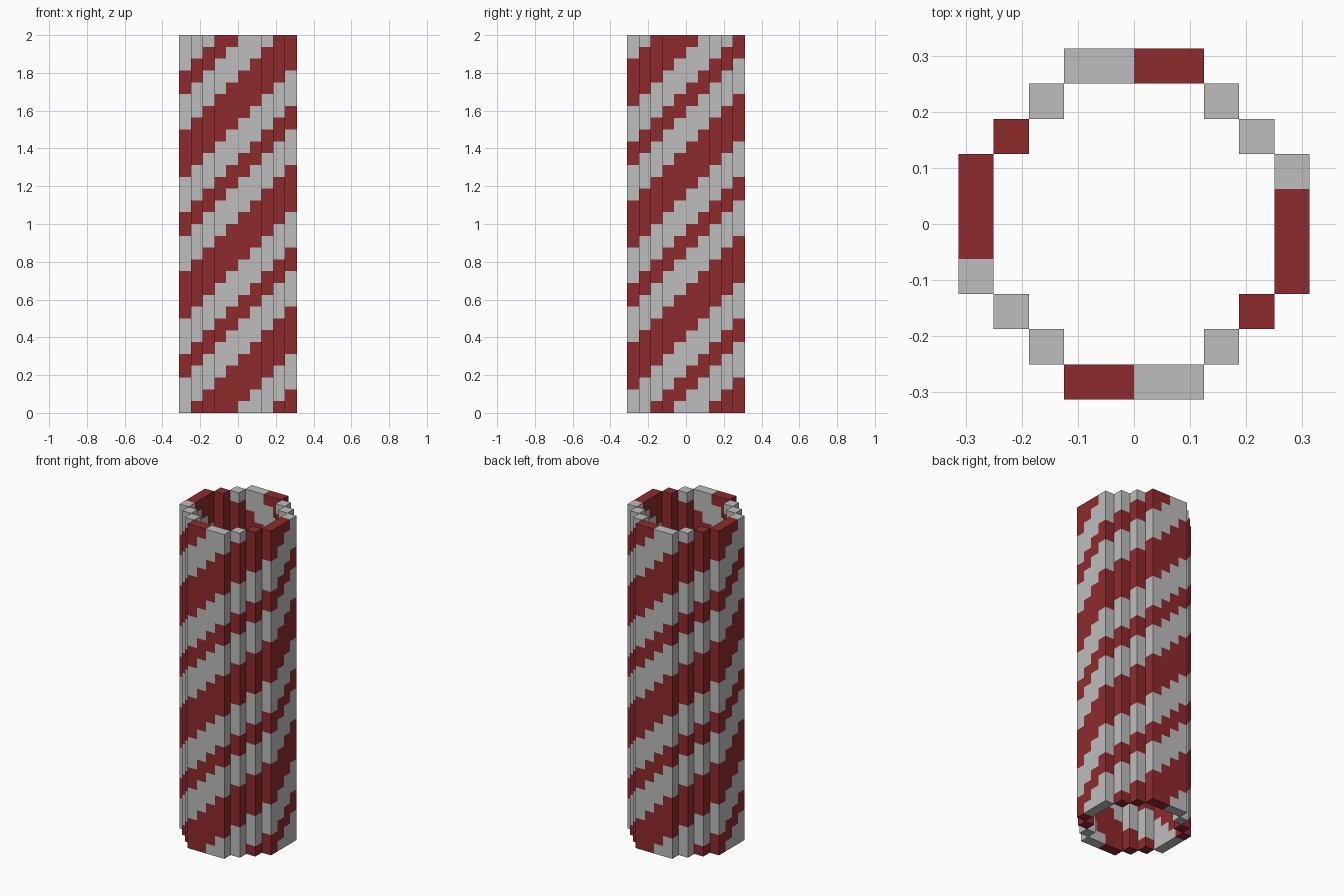
import bpy, bmesh, math
from mathutils import Matrix, Vector

cube = bpy.data.objects.get("Cube")
if cube:
    bpy.data.objects.remove(cube, do_unlink=True)

U = 1 / 16            # edge of one block
LAYERS = 32           # blocks in height
PERIOD = 12           # blocks before the stripes repeat
RED_STEPS = {3, 4, 8, 9, 10, 11}   # one thin and one wide red stripe


def make_material(name, rgb):
    mat = bpy.data.materials.new(name)
    mat.use_nodes = True
    mat.diffuse_color = (*rgb, 1)
    mat.node_tree.nodes["Principled BSDF"].inputs["Base Color"].default_value = (*rgb, 1)
    return mat


materials = [make_material("pale_grey", (0.503, 0.515, 0.503)),
             make_material("dark_red", (0.275, 0.024, 0.025))]


def add_strip(name, x, y, width, first_column, quarter):
    """Upright strip of blocks, striped by column and layer, turned to its side."""
    bm = bmesh.new()
    bmesh.ops.create_cube(bm, size=1)
    bmesh.ops.translate(bm, verts=bm.verts, vec=(0.5, 0.5, 0.5))
    bmesh.ops.scale(bm, verts=bm.verts, vec=(width, 1, LAYERS))

    # Cut the box into block faces
    cuts = [(Vector((0, 0, k)), Vector((0, 0, 1))) for k in range(1, LAYERS)]
    cuts += [(Vector((k, 0, 0)), Vector((1, 0, 0))) for k in range(1, width)]
    for point, normal in cuts:
        bmesh.ops.bisect_plane(bm, geom=bm.verts[:] + bm.edges[:] + bm.faces[:],
                               plane_co=point, plane_no=normal)

    # Colour each face by the block behind it
    bm.normal_update()
    for face in bm.faces:
        inside = face.calc_center_median() - face.normal * 0.5
        column = first_column + math.floor(inside.x)
        step = (math.floor(inside.z) - column) % PERIOD
        face.material_index = int(step in RED_STEPS)

    bm.transform(Matrix.Rotation(quarter * math.pi / 2, 4, "Z")
                 @ Matrix.Scale(U, 4) @ Matrix.Translation((x, y, 0)))
    mesh = bpy.data.meshes.new(name)
    bm.to_mesh(mesh)
    bm.free()
    for mat in materials:
        mesh.materials.append(mat)
    bpy.context.collection.objects.link(bpy.data.objects.new(name, mesh))


# Each side: a flat panel followed by two stepped corner posts
for quarter, side in enumerate(("front", "left", "back", "right")):
    column = 3 + 6 * quarter
    add_strip(side + "_panel", -2, -5, 4, column, quarter)
    add_strip(side + "_corner_post_a", 2, -4, 1, column + 4, quarter)
    add_strip(side + "_corner_post_b", 3, -3, 1, column + 5, quarter)
